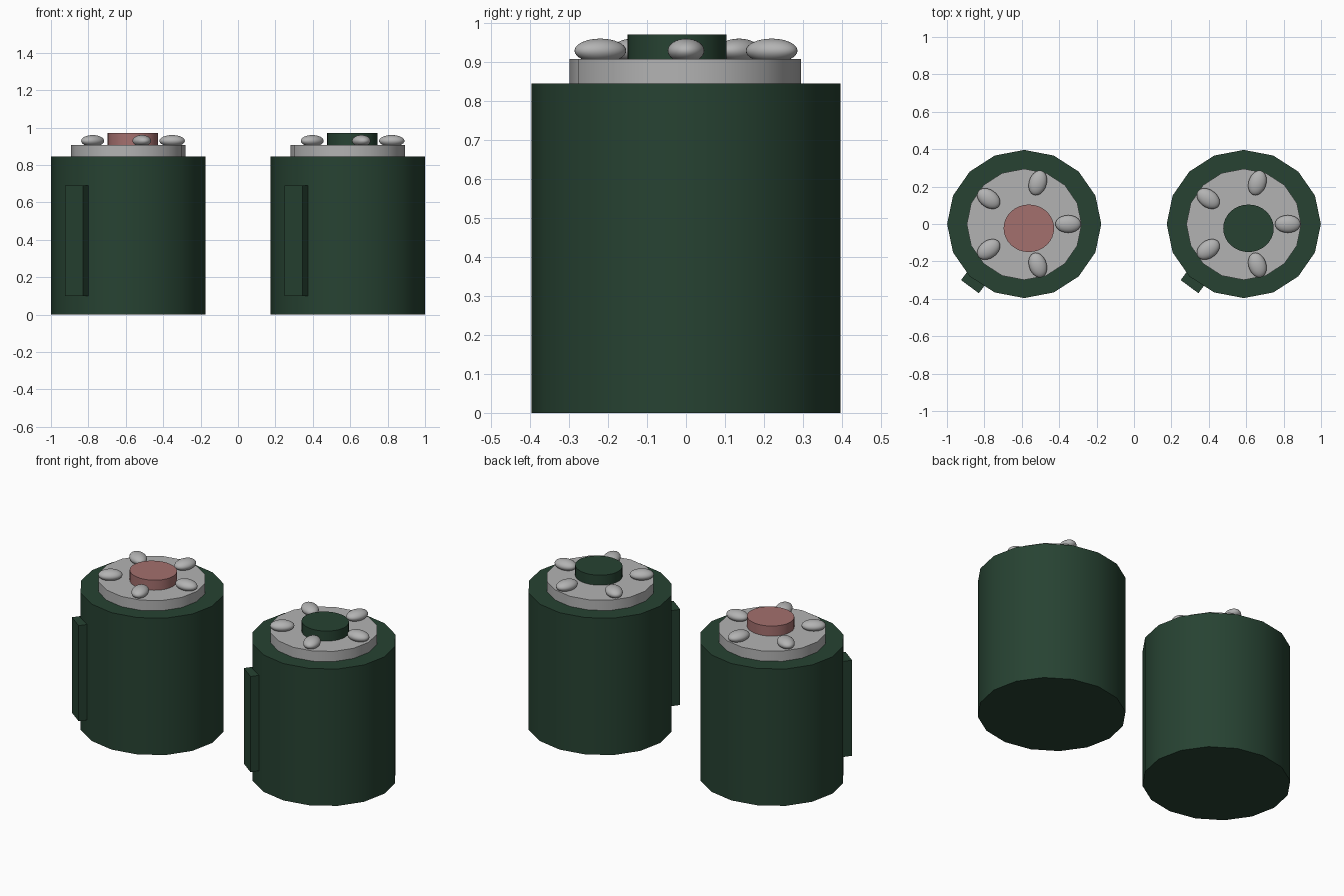
import bpy
from math import radians, cos, sin

default = bpy.data.objects.get("Cube")
if default:
    bpy.data.objects.remove(default, do_unlink=True)


def material(name, rgb):
    mat = bpy.data.materials.new(name)
    mat.use_nodes = True
    mat.diffuse_color = (*rgb, 1)
    mat.node_tree.nodes["Principled BSDF"].inputs["Base Color"].default_value = (*rgb, 1)
    return mat


green = material("dark green", (0.02, 0.055, 0.032))
grey = material("light grey", (0.45, 0.45, 0.45))
red = material("dusty red", (0.37, 0.16, 0.155))


def finish(name, mat, angle=None):
    obj = bpy.context.object
    obj.name = name
    obj.data.materials.append(mat)
    if angle:
        bpy.ops.object.shade_smooth_by_angle(angle=radians(angle))


def drum(name, mat, x, y, rx, ry, bottom, top, sides):
    """Slightly oval upright cylinder."""
    bpy.ops.mesh.primitive_cylinder_add(
        vertices=sides, radius=1, depth=1, location=(x, y, (bottom + top) / 2))
    bpy.context.object.scale = (rx, ry, (top - bottom) / 2 * 2)
    bpy.ops.object.transform_apply(location=False, rotation=False, scale=True)
    finish(name, mat, 35)


def canister(side, x, button_mat):
    drum(side + "_body", green, x, 0, 0.412, 0.396, 0, 0.845, 16)
    drum(side + "_lid", grey, x, -0.002, 0.307, 0.297, 0.845, 0.908, 16)
    drum(side + "_button", button_mat, x + 0.025, -0.023, 0.135, 0.127, 0.908, 0.97, 32)

    # Ring of five oval studs pointing outwards
    for i in range(5):
        a = radians(72 * i)
        bpy.ops.mesh.primitive_uv_sphere_add(
            segments=32, ring_count=16, radius=1, rotation=(0, 0, a),
            location=(x + 0.235 * cos(a), 0.231 * sin(a), 0.929))
        bpy.context.object.scale = (0.068, 0.047, 0.031)
        finish(f"{side}_stud_{i + 1}", grey, 60)

    # Upright tab sunk into the front right of the body
    a = radians(-36.5)
    depth = 0.1
    bpy.ops.mesh.primitive_cube_add(
        size=1, rotation=(0, 0, a),
        location=(x - 0.29 - sin(a) * depth / 2, -0.335 + cos(a) * depth / 2, 0.395))
    bpy.context.object.scale = (0.118, depth, 0.59)
    finish(side + "_tab", green)


canister("right", -0.587, red)
canister("left", 0.587, green)
